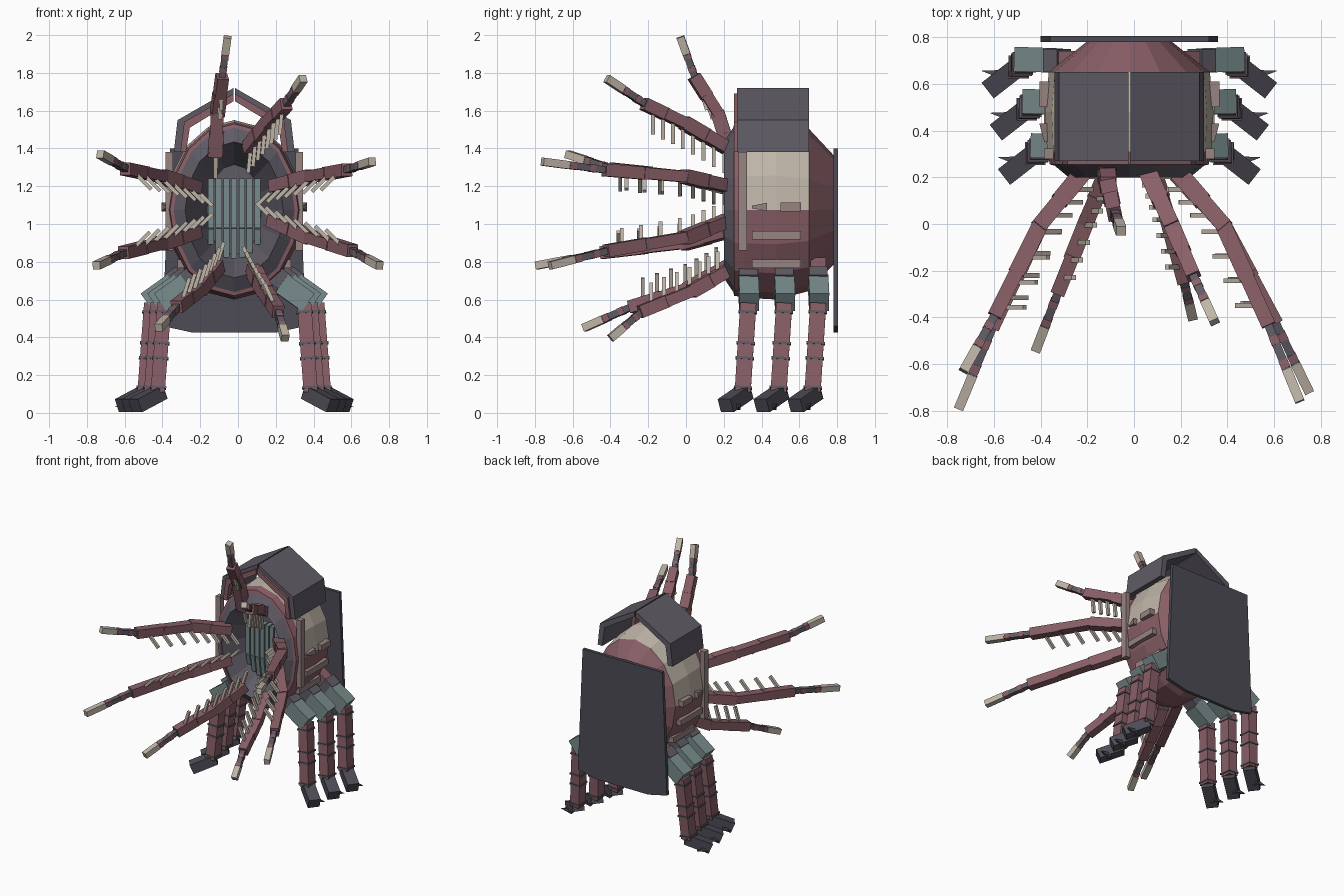
import bpy, bmesh, math
from mathutils import Vector, Matrix

cube = bpy.data.objects.get("Cube")
if cube:
    bpy.data.objects.remove(cube, do_unlink=True)

CX, CZ = -0.02, 1.075   # body axis
COLOURS = {
    "slate": (0.115, 0.105, 0.13), "charcoal": (0.075, 0.07, 0.09),
    "dusty_red": (0.25, 0.115, 0.135), "cream": (0.52, 0.46, 0.39),
    "teal_grey": (0.19, 0.26, 0.26), "taupe": (0.31, 0.23, 0.22),
}
MATS = []
for name, rgb in COLOURS.items():
    m = bpy.data.materials.new(name)
    m.use_nodes = True
    m.diffuse_color = (*rgb, 1)
    m.node_tree.nodes["Principled BSDF"].inputs["Base Color"].default_value = (*rgb, 1)
    MATS.append(m)
SLATE, CHAR, RED, CREAM, TEAL, TAUPE = range(6)


def finish(name, bm):
    bmesh.ops.recalc_face_normals(bm, faces=bm.faces)
    me = bpy.data.meshes.new(name)
    bm.to_mesh(me)
    bm.free()
    for m in MATS:
        me.materials.append(m)
    ob = bpy.data.objects.new(name, me)
    bpy.context.collection.objects.link(ob)
    return ob


def bar(bm, p, q, w, h, mat, end=1.0):
    """Box from p to q; w across, h along the upward side, end scales the far face."""
    p, q = Vector(p), Vector(q)
    d = (q - p).normalized()
    ref = Vector((0, 0, 1)) if abs(d.z) < 0.9 else Vector((0, 1, 0))
    x = ref.cross(d).normalized()
    y = d.cross(x)
    rings = []
    for c, s in ((p, 1.0), (q, end)):
        rings.append([bm.verts.new(c + x * w * s * i / 2 + y * h * s * j / 2)
                      for i, j in ((-1, -1), (1, -1), (1, 1), (-1, 1))])
    a, b = rings
    faces = [bm.faces.new(a), bm.faces.new(b)]
    faces += [bm.faces.new((a[i], a[i - 1], b[i - 1], b[i])) for i in range(4)]
    for f in faces:
        f.material_index = mat


def prism(bm, outline, y0, y1, mat):
    """Extrude an x/z outline between two depths."""
    a = [bm.verts.new((x, y0, z)) for x, z in outline]
    b = [bm.verts.new((x, y1, z)) for x, z in outline]
    faces = [bm.faces.new(a), bm.faces.new(b)]
    faces += [bm.faces.new((a[i], a[i - 1], b[i - 1], b[i])) for i in range(len(a))]
    for f in faces:
        f.material_index = mat


# Barrel body with collar and inward funnel: depth, half width, half height
bm = bmesh.new()
SIDES = 16
profile = [(0.42, 0.145, 0.24), (0.2, 0.26, 0.36), (0.25, 0.32, 0.435), (0.255, 0.34, 0.455),
           (0.31, 0.352, 0.465), (0.48, 0.36, 0.475), (0.65, 0.345, 0.43), (0.79, 0.17, 0.28)]
bands = [SLATE, SLATE, RED, RED, CREAM, CREAM, RED]
rings = [[bm.verts.new((CX + rx * math.cos(i * math.tau / SIDES), y,
                        CZ + rz * math.sin(i * math.tau / SIDES))) for i in range(SIDES)]
         for y, rx, rz in profile]
for a, b, mat in zip(rings, rings[1:], bands):
    for i in range(SIDES):
        f = bm.faces.new((a[i], a[i - 1], b[i - 1], b[i]))
        low = f.calc_center_median().z < CZ
        f.material_index = RED if mat == CREAM and low else mat
bm.faces.new(rings[0])
bm.faces.new(rings[-1]).material_index = RED
finish("body", bm)

# Vertical grille in the funnel
bm = bmesh.new()
for i in range(7):
    x = -0.123 + i * 0.041
    foot = CZ - 0.255 * math.sqrt(1 - (x / 0.17) ** 2)
    knee = max(0.98, foot + 0.02)
    bar(bm, (CX + x, 0.35, 1.24), (CX + x, 0.35, knee), 0.032, 0.06, TEAL)
    bar(bm, (CX + x, 0.35, knee), (CX + x, 0.37, foot), 0.032, 0.06, TEAL)
finish("grille", bm)

# Roof shell halves with a red front trim
for side, s in (("left", 1), ("right", -1)):
    def arch(k):
        pts = [(0.004, 1.72), (0.3, 1.55), (0.32, 1.38), (0.32 - k, 1.38),
               (0.3 - k, 1.55 - k * 0.6), (0.004, 1.72 - k)]
        return [(CX + s * x, z) for x, z in pts]
    bm = bmesh.new()
    prism(bm, arch(0.04), 0.27, 0.65, SLATE)
    finish("roof_" + side, bm)
    bm = bmesh.new()
    trim = [(0.004, 1.69), (0.265, 1.54), (0.285, 1.38), (0.255, 1.38), (0.235, 1.51), (0.004, 1.65)]
    prism(bm, [(CX + s * x, z) for x, z in trim], 0.255, 0.3, RED)
    finish("roof_trim_" + side, bm)

    # Side posts and ledges
    bm = bmesh.new()
    X = lambda x: CX + s * x
    bar(bm, (X(0.345), 0.3, 0.86), (X(0.345), 0.3, 1.38), 0.04, 0.045, TAUPE)
    for y0, y1, x, z in ((0.35, 0.61, 0.335, 0.94), (0.35, 0.61, 0.27, 0.79),
                         (0.5, 0.61, 0.355, 1.09)):
        bar(bm, (X(x), y0, z), (X(x), y1, z), 0.06, 0.045, TAUPE)
    bar(bm, (X(0.355), 0.43, 1.09), (X(0.355), 0.35, 1.09), 0.06, 0.045, TAUPE, 0.3)
    finish("side_fittings_" + side, bm)

# Back plate with a bowed lower edge
bm = bmesh.new()
half = [(0.34, 1.4), (0.38, 0.46), (0.22, 0.425)]
prism(bm, [(CX + x, z) for x, z in half] + [(CX - x, z) for x, z in reversed(half)],
      0.78, 0.805, CHAR)
finish("back_plate", bm)

# Three walking legs on each side
for side, s in (("left", 1), ("right", -1)):
    for row, y, k in (("front", 0.33, 0.37), ("middle", 0.52, 0.405), ("rear", 0.7, 0.44)):
        bm = bmesh.new()
        P = lambda x, dy, z: Vector((CX + s * (k + x), y + dy, z))
        bar(bm, P(-0.24, 0, 0.79), P(-0.14, 0, 0.72), 0.08, 0.08, RED)
        bar(bm, P(-0.16, 0, 0.735), P(-0.1, 0, 0.69), 0.1, 0.1, SLATE)
        bar(bm, P(-0.12, 0, 0.685), P(0.02, 0.005, 0.585), 0.105, 0.115, TEAL)
        top, ankle = P(0, 0, 0.58), P(0.035, -0.03, 0.11)
        bar(bm, top, ankle, 0.075, 0.085, RED)
        for t in (0.1, 0.45, 0.62, 0.95):
            a, b = top.lerp(ankle, t - 0.013), top.lerp(ankle, t + 0.013)
            bar(bm, a, b, 0.087, 0.097, SLATE)
        bar(bm, P(0.02, -0.015, 0.11), P(0.155, -0.12, 0.038), 0.085, 0.075, CHAR)
        bar(bm, P(0.1, -0.06, 0.035), P(0.19, -0.045, 0.035), 0.04, 0.04, CHAR, 0.05)
        finish("leg_" + row + "_" + side, bm)

# Reaching arms: four path points each, then the direction of the bristles
arms = {
    "top": ((-0.12, 0.24, 1.36), (-0.11, 0.17, 1.58), (-0.085, 0.05, 1.77), (-0.055, -0.03, 1.99), (0, 0.3, -1)),
    "upper_left": ((0.06, 0.22, 1.4), (0.16, 0, 1.53), (0.25, -0.21, 1.63), (0.345, -0.42, 1.77), (-0.1, 0, -1)),
    "side_upper_left": ((0.19, 0.22, 1.2), (0.38, 0, 1.25), (0.57, -0.42, 1.285), (0.71, -0.76, 1.33), (-0.7, 0, -0.7)),
    "side_lower_left": ((0.18, 0.22, 1.02), (0.38, 0, 0.93), (0.6, -0.41, 0.86), (0.75, -0.72, 0.78), (-0.7, 0, 0.7)),
    "lower_left": ((0.08, 0.23, 0.76), (0.14, 0.04, 0.65), (0.21, -0.23, 0.54), (0.25, -0.4, 0.395), (-0.4, 0, 0.9)),
    "lower_right": ((-0.11, 0.23, 0.78), (-0.2, 0.02, 0.66), (-0.32, -0.28, 0.565), (-0.42, -0.54, 0.45), (0.3, 0, 0.95)),
    "side_lower_right": ((-0.22, 0.22, 0.96), (-0.4, 0, 0.9), (-0.6, -0.43, 0.85), (-0.75, -0.79, 0.78), (0.7, 0, 0.7)),
    "side_upper_right": ((-0.22, 0.22, 1.19), (-0.4, 0, 1.25), (-0.59, -0.38, 1.29), (-0.73, -0.63, 1.37), (0.7, 0, -0.7)),
}
for name, data in arms.items():
    a, b, c, tip, lean = map(Vector, data)
    lean.normalize()
    bm = bmesh.new()
    # Stepped red blocks
    for p, q, w in ((a, b, 0.078), (b, c, 0.07)):
        bar(bm, p, p.lerp(q, 0.55), w, w * 0.85, RED)
        bar(bm, p.lerp(q, 0.5), q + (q - p).normalized() * 0.015, w * 0.88, w * 0.95, RED)
    # Slim jointed end and pale tip
    bar(bm, c, c.lerp(tip, 0.65), 0.036, 0.036, SLATE)
    for t in (0.18, 0.48):
        bar(bm, c.lerp(tip, t), c.lerp(tip, t + 0.1), 0.04, 0.04, RED)
    bar(bm, c.lerp(tip, 0.6), tip, 0.042, 0.042, CREAM)
    # Bristles along the inner side
    for i in range(8):
        t = 0.08 + i * 0.25
        root = a.lerp(b, t) if t < 1 else b.lerp(c, t - 1)
        bar(bm, root, root + lean * 0.14, 0.02, 0.02, CREAM)
    finish("arm_" + name, bm)
